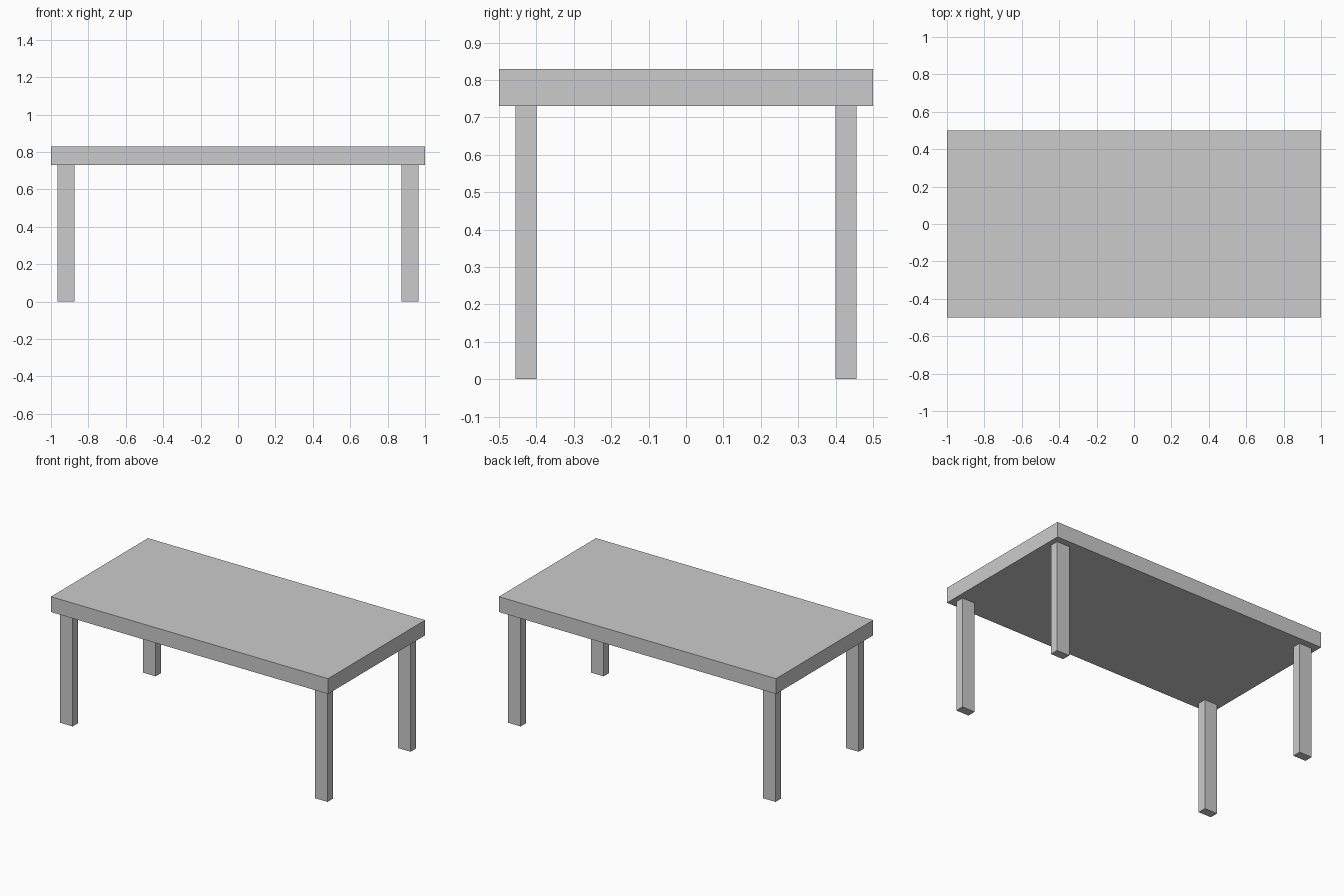
import bpy

if "Cube" in bpy.data.objects:
    bpy.data.objects.remove(bpy.data.objects["Cube"])


def box(name, center, size):
    bpy.ops.mesh.primitive_cube_add(size=1, location=center)
    ob = bpy.context.object
    ob.name = name
    ob.scale = size
    bpy.ops.object.transform_apply(location=False, rotation=False, scale=True)
    return ob


LEG_H, TOP_H = 0.73, 0.10

# Table top
box("table_top", (0, 0, LEG_H + TOP_H / 2), (2.0, 1.0, TOP_H))

# Four legs, mirrored about both axes
for sx, side in ((-1, "left"), (1, "right")):
    for sy, end in ((-1, "front"), (1, "back")):
        box(f"{end}_{side}_leg", (sx * 0.92, sy * 0.428, LEG_H / 2),
            (0.092, 0.056, LEG_H))
